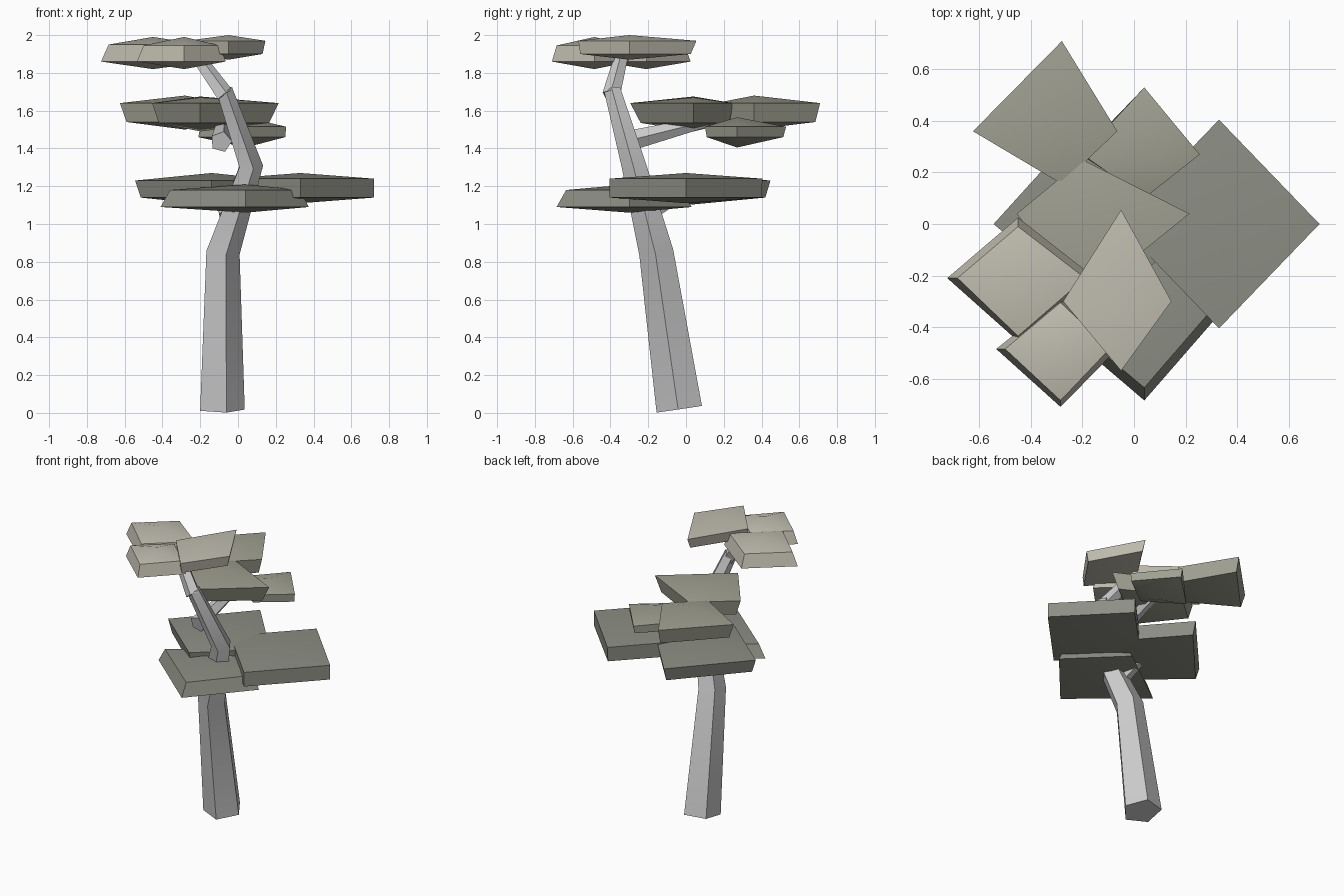
import bpy, bmesh, math
from mathutils import Vector

if "Cube" in bpy.data.objects:
    bpy.data.objects.remove(bpy.data.objects["Cube"])


def make_object(name, bm, mat):
    bmesh.ops.recalc_face_normals(bm, faces=bm.faces[:])
    me = bpy.data.meshes.new(name)
    bm.to_mesh(me)
    bm.free()
    ob = bpy.data.objects.new(name, me)
    bpy.context.collection.objects.link(ob)
    me.materials.append(mat)
    bpy.context.view_layer.objects.active = ob
    ob.select_set(True)
    bpy.ops.object.shade_smooth_by_angle(angle=math.radians(35))
    ob.select_set(False)
    return ob


def limb(name, mat, points, phase=-76, sides=5):
    """Tapered five-sided tube; each point is (x, y, z, radius)."""
    bm = bmesh.new()
    pos = [Vector(p[:3]) for p in points]
    rings = []
    for i, p in enumerate(points):
        t = Vector()
        if i > 0:
            t += (pos[i] - pos[i - 1]).normalized()
        if i < len(pos) - 1:
            t += (pos[i + 1] - pos[i]).normalized()
        q = Vector((0, 0, 1)).rotation_difference(t.normalized())
        ring = []
        for k in range(sides):
            a = math.radians(phase) + math.tau * k / sides
            ring.append(bm.verts.new(pos[i] + q @ Vector((math.cos(a), math.sin(a), 0)) * p[3]))
        rings.append(ring)
    for r0, r1 in zip(rings, rings[1:]):
        for k in range(sides):
            n = (k + 1) % sides
            bm.faces.new((r0[k], r0[n], r1[n], r1[k]))
    bm.faces.new(rings[0])
    bm.faces.new(rings[-1])
    return make_object(name, bm, mat)


def pad(name, mat, centre, heights, upper, lower):
    """Diamond leaf pad: two rings (left, right, back, front reach) and two shallow peaks."""
    bm = bmesh.new()
    cx, cy = centre
    z_top, z_up, z_low, z_bot = heights

    def ring(reach, z):
        l, r, b, f = reach
        return [bm.verts.new((cx + x, cy + y, z)) for x, y in ((r, 0), (0, b), (-l, 0), (0, -f))]

    up, low = ring(upper, z_up), ring(lower, z_low)
    top, bot = bm.verts.new((cx, cy, z_top)), bm.verts.new((cx, cy, z_bot))
    for k in range(4):
        n = (k + 1) % 4
        bm.faces.new((top, up[k], up[n]))
        bm.faces.new((up[k], low[k], low[n], up[n]))
        bm.faces.new((bot, low[n], low[k]))
    return make_object(name, bm, mat)


def material(name, rgb):
    m = bpy.data.materials.new(name)
    m.diffuse_color = (*rgb, 1)
    m.use_nodes = True
    m.node_tree.nodes["Principled BSDF"].inputs["Base Color"].default_value = m.diffuse_color
    return m


leaf_light = material("leaf_light", (0.53, 0.51, 0.43))
leaf_mid = material("leaf_mid", (0.35, 0.35, 0.285))
leaf_dark = material("leaf_dark", (0.265, 0.27, 0.23))
bark = material("bark", (0.53, 0.53, 0.53))

# Trunk and branches
limb("trunk", bark, [(-0.092, -0.033, 0.02, 0.128), (-0.086, -0.156, 0.855, 0.096),
                     (0.065, -0.275, 1.31, 0.068), (-0.075, -0.39, 1.71, 0.046)])
limb("top_branch", bark, [(-0.07, -0.395, 1.68, 0.05), (-0.22, -0.34, 1.89, 0.037)])
limb("back_branch", bark, [(-0.09, -0.32, 1.435, 0.058), (-0.08, 0.12, 1.545, 0.03)])
limb("low_branch", bark, [(-0.06, -0.22, 1.04, 0.045), (-0.10, 0.0, 1.17, 0.03)])

# Leaf pads, from the lowest tier to the highest
pad("low_right_pad", leaf_dark, (0.33, 0), (1.27, 1.24, 1.14, 1.11),
    (.39, .39, .405, .405), (.39, .39, .40, .405))
pad("low_left_pad", leaf_dark, (-0.14, 0), (1.27, 1.23, 1.14, 1.10),
    (.405, .39, .447, .345), (.375, .37, .42, .33))
pad("low_front_pad", leaf_dark, (0.04, -0.3), (1.21, 1.18, 1.09, 1.06),
    (.40, .29, .27, .335), (.45, .335, .33, .385))
pad("mid_small_pad", leaf_mid, (0.04, 0.27), (1.565, 1.515, 1.46, 1.405),
    (.24, .215, .26, .17), (.25, .21, .245, .16))
pad("mid_front_pad", leaf_mid, (-0.2, 0.04), (1.675, 1.64, 1.535, 1.49),
    (.255, .415, .21, .335), (.22, .365, .19, .28))
pad("mid_back_pad", leaf_mid, (-0.28, 0.36), (1.68, 1.64, 1.54, 1.50),
    (.345, .215, .35, .205), (.31, .19, .325, .18))
pad("top_left_pad", leaf_light, (-0.45, -0.21), (1.99, 1.95, 1.86, 1.82),
    (.235, .26, .20, .225), (.275, .30, .235, .245))
pad("top_front_pad", leaf_light, (-0.285, -0.485), (1.99, 1.945, 1.86, 1.82),
    (.215, .19, .18, .20), (.25, .22, .20, .225))
pad("top_right_pad", leaf_light, (-0.05, -0.3), (2.0, 1.97, 1.90, 1.87),
    (.225, .195, .355, .27), (.215, .18, .325, .26))
